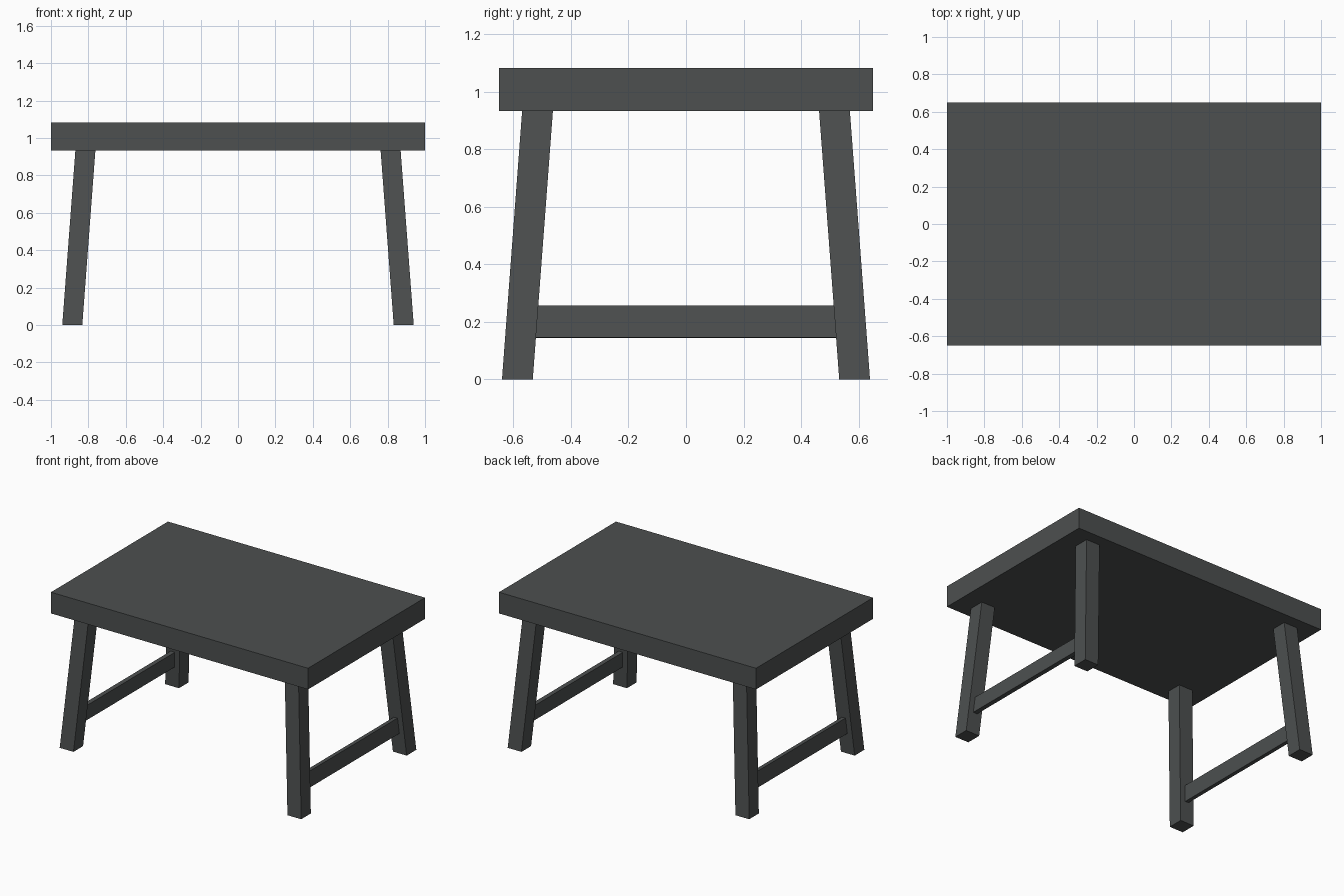
import bpy
import math

if "Cube" in bpy.data.objects:
    bpy.data.objects.remove(bpy.data.objects["Cube"])

# one dark grey finish for the whole table
mat = bpy.data.materials.new("dark_grey_green")
mat.diffuse_color = (0.074, 0.080, 0.080, 1.0)
mat.use_nodes = True
mat.node_tree.nodes["Principled BSDF"].inputs["Base Color"].default_value = mat.diffuse_color

TOP_Z, UNDER_Z = 1.082, 0.933
HALF = 0.0535                      # half of the leg width
FOOT, HEAD = (0.886, 0.586), (0.816, 0.516)   # leg centres at floor / under top


def box(name, size, centre, tilt_y=0.0):
    x, y, z = (s / 2 for s in size)
    return hexa(name, [(-x, -y, x, y, -z), (-x, -y, x, y, z)], centre, tilt_y)


def hexa(name, levels, centre=(0, 0, 0), tilt_y=0.0):
    """Solid between two horizontal rectangles (x0, y0, x1, y1, z)."""
    verts = []
    for x0, y0, x1, y1, z in levels:
        verts += [(x0, y0, z), (x1, y0, z), (x1, y1, z), (x0, y1, z)]
    faces = [(3, 2, 1, 0), (4, 5, 6, 7)]
    faces += [(i, (i + 1) % 4, (i + 1) % 4 + 4, i + 4) for i in range(4)]
    mesh = bpy.data.meshes.new(name)
    mesh.from_pydata(verts, [], faces)
    mesh.materials.append(mat)
    obj = bpy.data.objects.new(name, mesh)
    obj.location = centre
    obj.rotation_euler = (0, tilt_y, 0)
    bpy.context.collection.objects.link(obj)
    return obj


# table top
box("table_top", (2.0, 1.3, TOP_Z - UNDER_Z), (0, 0, (TOP_Z + UNDER_Z) / 2))

lean = math.atan((FOOT[0] - HEAD[0]) / UNDER_Z)
for sx, side in ((-1, "left"), (1, "right")):
    # splayed legs with level ends
    for sy, end in ((-1, "front"), (1, "back")):
        levels = []
        for (cx, cy), z in ((FOOT, 0.0), (HEAD, UNDER_Z)):
            levels.append((sx * cx - HALF, sy * cy - HALF,
                           sx * cx + HALF, sy * cy + HALF, z))
        hexa(f"{end}_{side}_leg", levels)

    # stretcher rail leaning with the legs
    x = FOOT[0] - 0.2 * math.tan(lean)
    box(f"{side}_stretcher", (0.03, 1.06, 0.11), (sx * x, 0, 0.2), -sx * lean)
